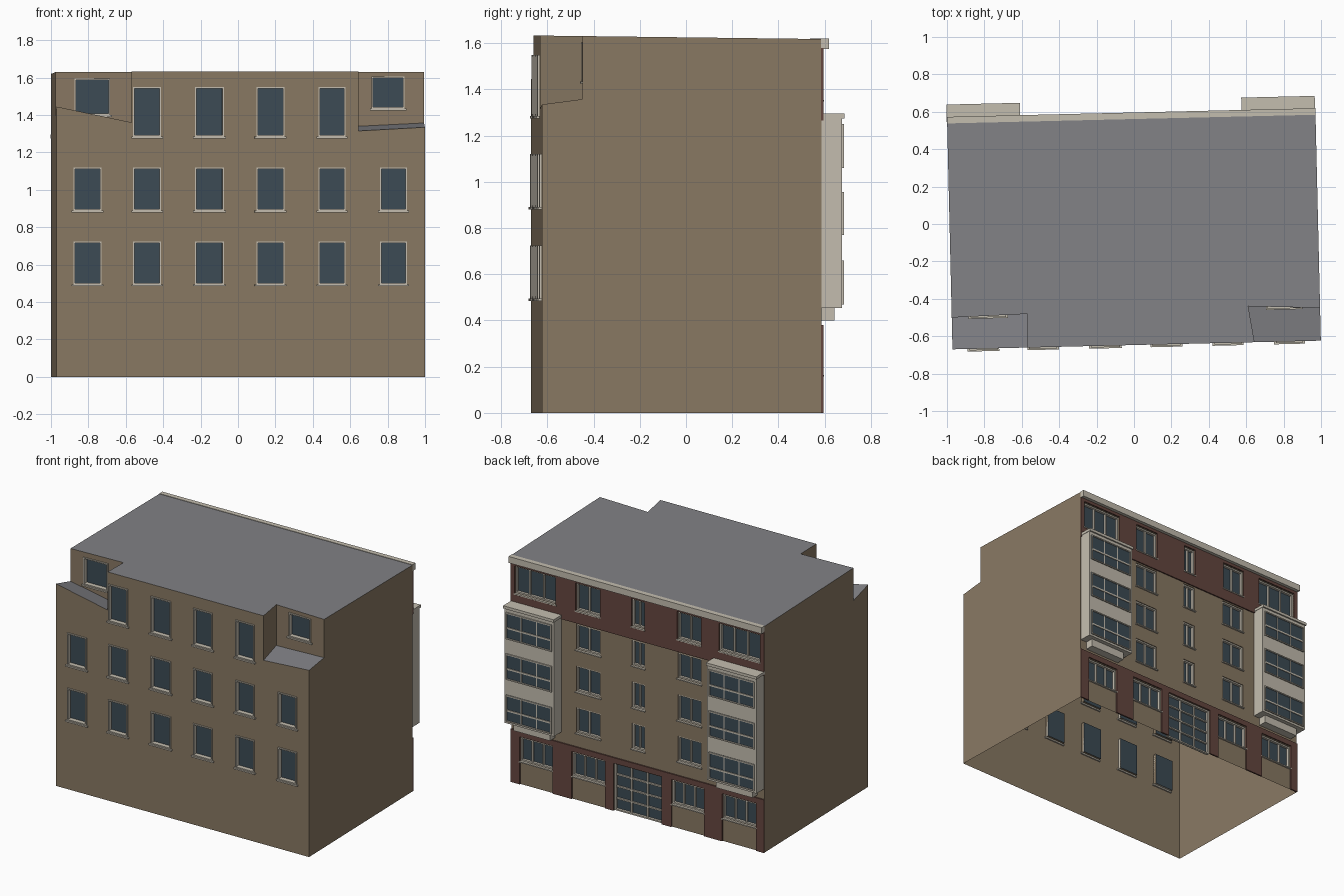
import bpy, bmesh, math

if "Cube" in bpy.data.objects:
    bpy.data.objects.remove(bpy.data.objects["Cube"])

W, D = 0.985, 0.605            # half width and half depth of the block


def material(name, rgb):
    m = bpy.data.materials.new(name)
    m.diffuse_color = (*rgb, 1)
    m.use_nodes = True
    m.node_tree.nodes["Principled BSDF"].inputs["Base Color"].default_value = m.diffuse_color
    return m


TAN = material("tan_wall", (0.25, 0.19, 0.125))
ROOF = material("grey_roof", (0.22, 0.22, 0.235))
GLASS = material("dark_glass", (0.045, 0.07, 0.09))
RED = material("red_brown", (0.13, 0.062, 0.05))
STONE = material("pale_stone", (0.55, 0.51, 0.43))


def prism(bm, plan, low, high):
    """Solid over a counter-clockwise plan between two height functions."""
    a = [bm.verts.new((x, y, low(x, y))) for x, y in plan]
    b = [bm.verts.new((x, y, high(x, y))) for x, y in plan]
    n = len(plan)
    bottom = bm.faces.new(a[::-1])
    top = bm.faces.new(b)
    walls = [bm.faces.new((a[i], a[(i + 1) % n], b[(i + 1) % n], b[i])) for i in range(n)]
    return bottom, top, walls


def box(bm, x0, x1, y0, y1, z0, z1):
    plan = [(x0, y0), (x1, y0), (x1, y1), (x0, y1)]
    return prism(bm, plan, lambda x, y: z0, lambda x, y: z1)


def finish(name, bm, *mats):
    me = bpy.data.meshes.new(name)
    bm.to_mesh(me)
    bm.free()
    for m in mats:
        me.materials.append(m)
    ob = bpy.data.objects.new(name, me)
    bpy.context.collection.objects.link(ob)
    # the whole block stands slightly turned
    ob.rotation_euler.z = math.radians(1.35)
    ob.location.y = -0.042
    return ob


# window layout: (x0, x1, z0, z1, wall y, outward sign, mullions, transoms)
front, back = [], []
cols = [(-.88, -.73), (-.56, -.41), (-.23, -.075), (.10, .25), (.43, .575), (.76, .905)]
for i, (x0, x1) in enumerate(cols):
    for z0, z1 in [(.495, .725), (.89, 1.12), (1.285, 1.55)]:
        if z0 < 1.2 or 0 < i < 5:
            front.append((x0 - .015, x1 - .015, z0, z1, -D, -1, 0, 0))
front.append((-.885, -.695, 1.40, 1.595, -.430, -1, 0, 0))
front.append((.705, .88, 1.435, 1.605, -.420, -1, 0, 0))

middle = [(.29, .48, 1), (-.055, .045, 1), (-.495, -.31, 1)]
for x0, x1, m in middle:
    for z0, z1 in [(.48, .66), (.775, .957), (1.075, 1.255), (1.355, 1.55)]:
        back.append((x0, x1, z0, z1, D, 1, m, 0))
for x0, x1 in [(.635, .955), (-.955, -.635)]:
    back.append((x0, x1, 1.355, 1.55, D, 1, 2, 0))
shop = [(-.925, -.66), (-.52, -.265), (.25, .51), (.66, .915)]
for x0, x1 in shop:
    back.append((x0, x1, .165, .335, D, 1, 2, 0))
back.append((-.19, .185, -.02, .34, D, 1, 2, 3))

# main block with sloping roof
bm = bmesh.new()
_, top, _ = prism(bm, [(-W, -D), (W, -D), (W, D), (-W, D)],
                  lambda x, y: 0, lambda x, y: 1.633 - .0124 * (y + D))
top.material_index = 1
body = finish("main_block", bm, TAN, ROOF, GLASS)


def carve(bm):
    bmesh.ops.recalc_face_normals(bm, faces=bm.faces)
    cutter = finish("cutter", bm, TAN, ROOF, GLASS)
    cutter.hide_render = True
    mod = body.modifiers.new("carve", 'BOOLEAN')
    mod.operation, mod.solver, mod.object = 'DIFFERENCE', 'EXACT', cutter
    bpy.context.view_layer.objects.active = body
    bpy.ops.object.modifier_apply(modifier=mod.name)
    bpy.data.objects.remove(cutter)


# corner terraces
bm = bmesh.new()
for plan, floor in [
    ([(-1.1, -.7), (-.584, -.7), (-.58, -.425), (-1.1, -.438)],
     lambda x, y: 1.445 - .21 * (x + W) - .28 * (y + D)),
    ([(.645, -.7), (1.1, -.7), (1.1, -.435), (.601, -.412)],
     lambda x, y: 1.315 + .056 * (x - .631) + .13 * (y + D))]:
    bottom, _, _ = prism(bm, plan, floor, lambda x, y: 1.8)
    bottom.material_index = 1
carve(bm)

# window recesses with glass at the back
bm = bmesh.new()
for x0, x1, z0, z1, y, s, m, t in front + back:
    ya, yb = sorted((y - s * .025, y + s * .03))
    _, _, walls = box(bm, x0, x1, ya, yb, z0, z1)
    walls[0 if s > 0 else 2].material_index = 2
carve(bm)

# the block is open underneath
bm = bmesh.new()
bm.from_mesh(body.data)
under = [f for f in bm.faces if all(abs(v.co.z) < 1e-4 for v in f.verts)]
bmesh.ops.delete(bm, geom=under, context='FACES_ONLY')
bm.to_mesh(body.data)
bm.free()


def frame(bm, x0, x1, z0, z1, ya, yb, m, t, w=.01):
    for x in (x0, x1 - w):
        box(bm, x, x + w, ya, yb, z0, z1)
    for z in (z0, z1 - w):
        box(bm, x0 + w, x1 - w, ya, yb, z, z + w)
    for i in range(m):
        x = x0 + (x1 - x0) * (i + 1) / (m + 1)
        box(bm, x - w / 2, x + w / 2, ya, yb - .004, z0 + w, z1 - w)
    for i in range(t):
        z = z0 + (z1 - z0) * (i + 1) / (t + 1)
        box(bm, x0 + w, x1 - w, ya, yb - .005, z - w / 2, z + w / 2)


# front window frames and sills
bm = bmesh.new()
for x0, x1, z0, z1, y, s, m, t in front:
    frame(bm, x0, x1, z0, z1, y - .008, y + .024, m, t, .008)
    box(bm, x0 - .01, x1 + .01, y - .014, y + .01, z0 - .01, z0)
finish("front_window_frames", bm, STONE)

# back window frames and sills
bm = bmesh.new()
for x0, x1, z0, z1, y, s, m, t in back:
    frame(bm, x0, x1, max(z0, 0), z1, y - .024, y - .006, m, t)
    if z0 > 0:
        box(bm, x0 - .005, x1 + .005, y - .01, y + .012, z0 - .008, z0)
finish("back_window_frames", bm, STONE)


def band(name, z0, z1, open0, open1, openings):
    bm = bmesh.new()
    y0, y1 = D - .002, D + .009
    box(bm, -W, W, y0, y1, open1, z1)
    if open0 > z0:
        box(bm, -W, W, y0, y1, z0, open0)
    edges = [-W] + [v for o in sorted(openings) for v in o] + [W]
    for a, b in zip(edges[::2], edges[1::2]):
        box(bm, a, b, y0, y1, open0, open1)
    finish(name, bm, RED)


# red facing of the ground and top storeys
band("ground_storey_piers", 0, .38, 0, .34, shop + [(-.19, .185)])
band("top_storey_facing", 1.265, 1.58, 1.345, 1.553,
     [(.635, .955), (-.955, -.635)] + [c[:2] for c in middle])

# cornice
bm = bmesh.new()
box(bm, -W, W, D - .002, D + .033, 1.575, 1.621)
finish("cornice", bm, STONE)

# projecting bays
for side, x0, x1 in [("right", .595, .98), ("left", -.982, -.597)]:
    face = .694
    bm = bmesh.new()
    box(bm, x0, x1, D, face, .455, 1.275)
    box(bm, x0 - .005, x1 + .003, D, face + .01, 1.275, 1.295)
    box(bm, x0 + .05, x1 - .05, D, .664, .40, .455)
    finish(side + "_bay", bm, STONE)
    glass, bars = bmesh.new(), bmesh.new()
    for z0, z1 in [(.47, .66), (.77, .955), (1.06, 1.25)]:
        a, b = x0 + .015, x1 - .015
        box(glass, a, b, face - .002, face + .002, z0, z1)
        frame(bars, a, b, z0, z1, face, face + .009, 2, 0, .008)
        zr = z0 + (z1 - z0) * .42
        box(bars, a, b, face, face + .007, zr - .006, zr + .006)
    finish(side + "_bay_glass", glass, GLASS)
    finish(side + "_bay_frames", bars, STONE)
